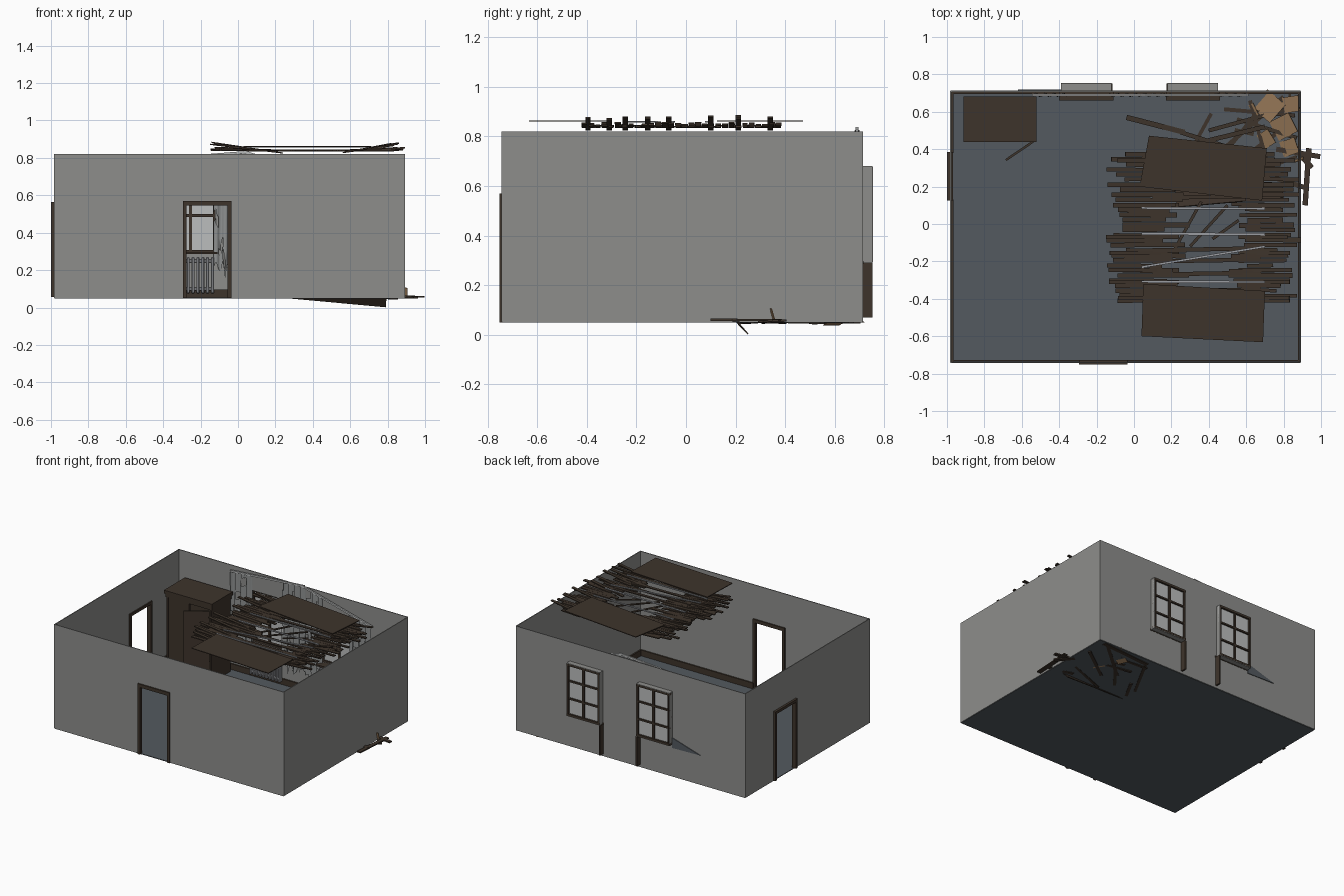
import bpy, bmesh, math, random
from mathutils import Vector, Matrix

if "Cube" in bpy.data.objects:
    bpy.data.objects.remove(bpy.data.objects["Cube"])
random.seed(7)

def mat(name, r, g, b):
    m = bpy.data.materials.new(name)
    m.diffuse_color = (r, g, b, 1)
    m.use_nodes = True
    m.node_tree.nodes["Principled BSDF"].inputs["Base Color"].default_value = m.diffuse_color
    return m

WALL = mat("plaster_grey", .27, .27, .26)
FLOOR = mat("slate_floor", .088, .102, .115)
BROWN = mat("dark_wood", .048, .034, .024)
TAN = mat("cardboard_tan", .27, .165, .085)
PANE = mat("window_grey", .5, .51, .51)
CLOTH = mat("curtain_grey", .27, .28, .28)
METAL = mat("radiator_grey", .33, .34, .36)

X0, X1, Y0, Y1, Z0, Z1 = -.98, .89, -.74, .71, .052, .82

def finish(name, bm, m):
    me = bpy.data.meshes.new(name)
    bm.to_mesh(me)
    bm.free()
    ob = bpy.data.objects.new(name, me)
    bpy.context.collection.objects.link(ob)
    me.materials.append(m)
    return ob

def add_box(bm, a, b):
    a, b = Vector(a), Vector(b)
    s = b - a
    bmesh.ops.create_cube(bm, size=1, matrix=Matrix.Translation((a + b) / 2) @ Matrix.Diagonal((*s, 1)))

def add_beam(bm, p, q, w, t):
    p, q = Vector(p), Vector(q)
    d = (q - p).normalized()
    side = d.cross(Vector((0, 0, 1))).normalized()
    up = side.cross(d)
    R = Matrix((d, side, up)).transposed().to_4x4()
    bmesh.ops.create_cube(bm, size=1, matrix=Matrix.Translation((p + q) / 2) @ R
                          @ Matrix.Diagonal(((q - p).length, w, t, 1)))

def boxes(name, lst, m):
    bm = bmesh.new()
    for a, b in lst:
        add_box(bm, a, b)
    return finish(name, bm, m)

def beams(name, lst, m):
    bm = bmesh.new()
    for args in lst:
        add_beam(bm, *args)
    return finish(name, bm, m)

def sheet(name, pts, m, t=.005):
    bm = bmesh.new()
    bm.faces.new([bm.verts.new(p) for p in pts])
    ob = finish(name, bm, m)
    s = ob.modifiers.new("thickness", 'SOLIDIFY')
    s.thickness, s.offset = t, 0
    return ob

def wall(name, place, a0, a1, holes):
    # grid of panels, leaving out the openings
    us = sorted({a0, a1, *[h[0] for h in holes], *[h[1] for h in holes]})
    zs = sorted({Z0, Z1, *[h[2] for h in holes], *[h[3] for h in holes]})
    bm = bmesh.new()
    for u, v in zip(us, us[1:]):
        for z, w in zip(zs, zs[1:]):
            if any(h[0] <= u < h[1] and h[2] <= z < h[3] for h in holes):
                continue
            bm.faces.new([bm.verts.new(place(*c)) for c in ((u, z), (v, z), (v, w), (u, w))])
    bmesh.ops.remove_doubles(bm, verts=bm.verts, dist=1e-4)
    ob = finish(name, bm, WALL)
    s = ob.modifiers.new("thickness", 'SOLIDIFY')
    s.thickness, s.offset = .006, 0

# shell
WINDOWS = [(-.39, -.12), (.18, .45)]
wall("front_wall", lambda u, z: (u, Y0, z), X0, X1, [(-.29, -.04, Z0, .56)])
wall("back_wall", lambda u, z: (u, Y1, z), X0, X1, [(a, b, .29, .68) for a, b in WINDOWS])
wall("left_wall", lambda u, z: (X0, u, z), Y0, Y1, [(.13, .38, Z0, .56)])
wall("right_wall", lambda u, z: (X1, u, z), Y0, Y1, [])
boxes("floor", [((X0, Y0, Z0 - .003), (X1, Y1, Z0 + .002))], FLOOR)

# door frames
boxes("front_door_frame", [((-.295, -.752, .05), (-.275, -.728, .57)),
                           ((-.055, -.752, .05), (-.035, -.728, .57)),
                           ((-.275, -.752, .545), (-.055, -.728, .57))], BROWN)
boxes("left_door_frame", [((-1, .125, .055), (-.968, .145, .565)),
                          ((-1, .365, .055), (-.968, .385, .565)),
                          ((-1, .145, .545), (-.968, .365, .565))], BROWN)

# skirting boards along the foot of the walls
H = Z0 + .045
boxes("skirting", [((X0, Y0 + .004, Z0), (-.29, Y0 + .014, H)), ((-.04, Y0 + .004, Z0), (X1, Y0 + .014, H)),
                   ((X0, Y1 - .014, Z0), (X1, Y1 - .004, H)),
                   ((X1 - .014, Y0, Z0), (X1 - .004, Y1, H)),
                   ((X0 + .004, Y0, Z0), (X0 + .014, .13, H)), ((X0 + .004, .38, Z0), (X0 + .014, Y1, H))], BROWN)

# windows with reveals, bars and radiators
for i, (a, b) in enumerate(WINDOWS):
    n = f"window_{i + 1}"
    c = (a + b) / 2
    ya, yb = Y1, .752
    boxes(n + "_reveal", [((a, ya, .29), (a + .004, yb, .68)), ((b - .004, ya, .29), (b, yb, .68)),
                          ((a, ya, .676), (b, yb, .68)), ((a, ya, .29), (b, yb, .294))], WALL)
    boxes(n + "_pane", [((a, .735, .292), (b, .739, .678))], PANE)
    w = .014
    bars = [((a + .004, .725, .294), (a + w, .753, .676)), ((b - w, .725, .294), (b - .004, .753, .676)),
            ((a, .725, .294), (b, .753, .294 + w)), ((a, .725, .676 - w), (b, .753, .676)),
            ((c - .008, .728, .294), (c + .008, .75, .676))]
    bars += [((a, .737, z - .006), (b, .75, z + .006)) for z in (.42, .55)]
    bars += [((a, .725, .485), (b, .737, .5))]
    boxes(n + "_bars", bars, BROWN)
    s = b if i == 0 else a
    boxes(n + "_niche_board", [((s - .006, ya, .07), (s + .006, yb, .29))], BROWN)
    boxes(n + "_sill", [((a - .01, .66, .285), (b + .01, .715, .297))], BROWN)
    ribs = [((a + .012 + k * .026, .668, .075), (a + .028 + k * .026, .7, .27)) for k in range(10)]
    ribs += [((a + .01, .675, z), (b - .01, .693, z + .018)) for z in (.09, .24)]
    ob = boxes(n + "_radiator", ribs, METAL)
    bv = ob.modifiers.new("soft", 'BEVEL')
    bv.width = .004

# torn cloth poking through the back wall
sheet("cloth_scrap", [(-.39, .717, .34), (-.39, .717, .265), (-.62, .717, .27), (-.52, .717, .30)], FLOOR)

# broken curtain rod and tattered curtains
beams("curtain_rod", [((-.545, .69, .785), (.06, .69, .832), .012, .012),
                      ((.03, .69, .832), (.61, .69, .68), .012, .012)], PANE)
def rod_z(x):
    return .785 + (x + .545) * .078 if x < .045 else .828 - (x - .045) * .262
def curtain(name, a, b, low):
    bm = bmesh.new()
    nx, nz = max(6, int((b - a) / .012)), 22
    g = []
    for i in range(nx + 1):
        x = a + (b - a) * i / nx
        foot = low + random.uniform(0, .1)
        top = rod_z(x) - .004
        g.append([bm.verts.new((x, .69 + .012 * math.sin(x * 130 + j * .06), top + (foot - top) * j / nz))
                  for j in range(nz + 1)])
    for i in range(nx):
        for j in range(nz):
            x, z = g[i][j].co.x, g[i][j].co.z
            if math.sin(x * 47 + z * 9) * math.sin(z * 31 - x * 15) < .72:
                bm.faces.new((g[i][j], g[i + 1][j], g[i + 1][j + 1], g[i][j + 1]))
    ob = finish(name, bm, CLOTH)
    for p in ob.data.polygons:
        p.use_smooth = True
for i, (a, b, low) in enumerate([(-.54, -.36, .12), (-.13, .2, .15), (.43, .6, .1)]):
    curtain(f"curtain_{i + 1}", a, b, low)

# wardrobe with an open door
boxes("wardrobe", [((-.9, .45, .075), (-.885, .67, .61)), ((-.545, .45, .075), (-.53, .67, .61)),
                   ((-.9, .655, .075), (-.53, .67, .61)), ((-.9, .452, .075), (-.715, .465, .61)),
                   ((-.9, .45, .052), (-.53, .67, .09)), ((-.885, .47, .33), (-.545, .655, .342)),
                   ((-.905, .445, .59), (-.525, .675, .615)), ((-.912, .438, .615), (-.52, .682, .64))], BROWN)
sheet("wardrobe_door", [(-.54, .44, .09), (-.685, .342, .09), (-.685, .342, .585), (-.54, .44, .585)], BROWN, .012)

# two ceiling panels
sheet("ceiling_panel_back", [(.08, .472, .862), (.71, .405, .862), (.685, .125, .862), (.03, .2, .862)], BROWN)
sheet("ceiling_panel_front", [(.05, -.32, .862), (.70, -.358, .862), (.69, -.632, .862), (.04, -.6, .862)], BROWN)

# broken ceiling laths bending in from both sides
laths = []
steep = (-.395, -.31, -.245, -.155, -.07, .1, .21, .34)
y = -.41
while y < .38:
    for side in (-1, 1):
        if side < 0:
            xo, xi = random.uniform(-.15, -.04), random.uniform(.15, .3)
        else:
            xo, xi = random.uniform(.74, .9), random.uniform(.5, .62)
        if abs(y) < .1 and side > 0:
            xi += .04
        z = random.uniform(.838, .856)
        laths.append(((xo, y, z), (xi, y + random.uniform(-.004, .004), .838), random.uniform(.018, .026), .007))
    y += .027
for y in steep:
    laths.append(((random.uniform(-.15, -.08), y, random.uniform(.868, .887)), (.24, y, .826), .022, .006))
    laths.append(((random.uniform(.82, .9), y, random.uniform(.865, .882)), (.56, y, .828), .022, .006))
for y in (-.36, -.27, -.2, -.14, .14, .19, .26):
    laths.append(((.1, y, .842), (.68, y + .01, .842), .022, .006))
laths += [((.22, -.13, .838), (.36, .12, .838), .016, .006), ((.3, -.12, .838), (.5, .1, .838), .016, .006),
          ((.42, -.08, .838), (.56, .02, .838), .016, .006)]
beams("ceiling_laths", laths, BROWN)
beams("metal_strips", [((.04, .085, .858), (.7, .082, .858), .012, .006),
                       ((.04, -.052, .858), (.7, -.055, .858), .014, .006),
                       ((.04, -.23, .858), (.7, -.12, .858), .012, .006),
                       ((.04, -.308, .858), (.7, -.31, .858), .012, .006)], METAL)

# fallen slab piercing the floor
sheet("fallen_slab", [(.22, .2, .055), (.79, .25, .003), (.80, .14, .13), (.23, .09, .17)], BROWN)

# splintered planks on the floor in the back right corner
P = [(-.04, .57, .27, .49), (.25, .49, .6, .38), (.27, .33, .44, .64), (.41, .62, .86, .58),
     (.44, .66, .84, .69), (.4, .5, .88, .63), (.5, .42, .8, .68), (.43, .31, .66, .6),
     (.33, .43, .7, .52), (.55, .56, .87, .46), (.58, .35, .85, .55), (.62, .66, .72, .3),
     (.25, .2, .36, .4), (.5, .22, .87, .36), (.46, .52, .64, .48), (.76, .4, .995, .36),
     (.935, .405, .915, .1), (.86, .41, .95, .3), (.74, .25, .93, .19)]
beams("floor_planks", [((a, b, Z0 + random.uniform(-.006, .012)), (c, d, Z0 + random.uniform(-.004, .014)),
                        random.uniform(.018, .03), .009) for a, b, c, d in P], BROWN)

# cardboard scraps
for i, (x, y, r, z) in enumerate([(.72, .63, .09, .062), (.8, .52, .08, .07), (.7, .45, .06, .06),
                                  (.84, .64, .06, .075), (.83, .41, .06, .066), (.62, .6, .05, .05)]):
    t = random.uniform(0, 1.5)
    sheet(f"cardboard_{i + 1}", [(x + r * math.cos(t + k * math.pi / 2), y + r * math.sin(t + k * math.pi / 2),
                                  z + (.012 if k in (0, 3) else -.012)) for k in range(4)], TAN, .003)
sheet("cardboard_flap", [(.86, .34, .052), (.905, .36, .052), (.905, .345, .105), (.86, .33, .11)], TAN, .004)
